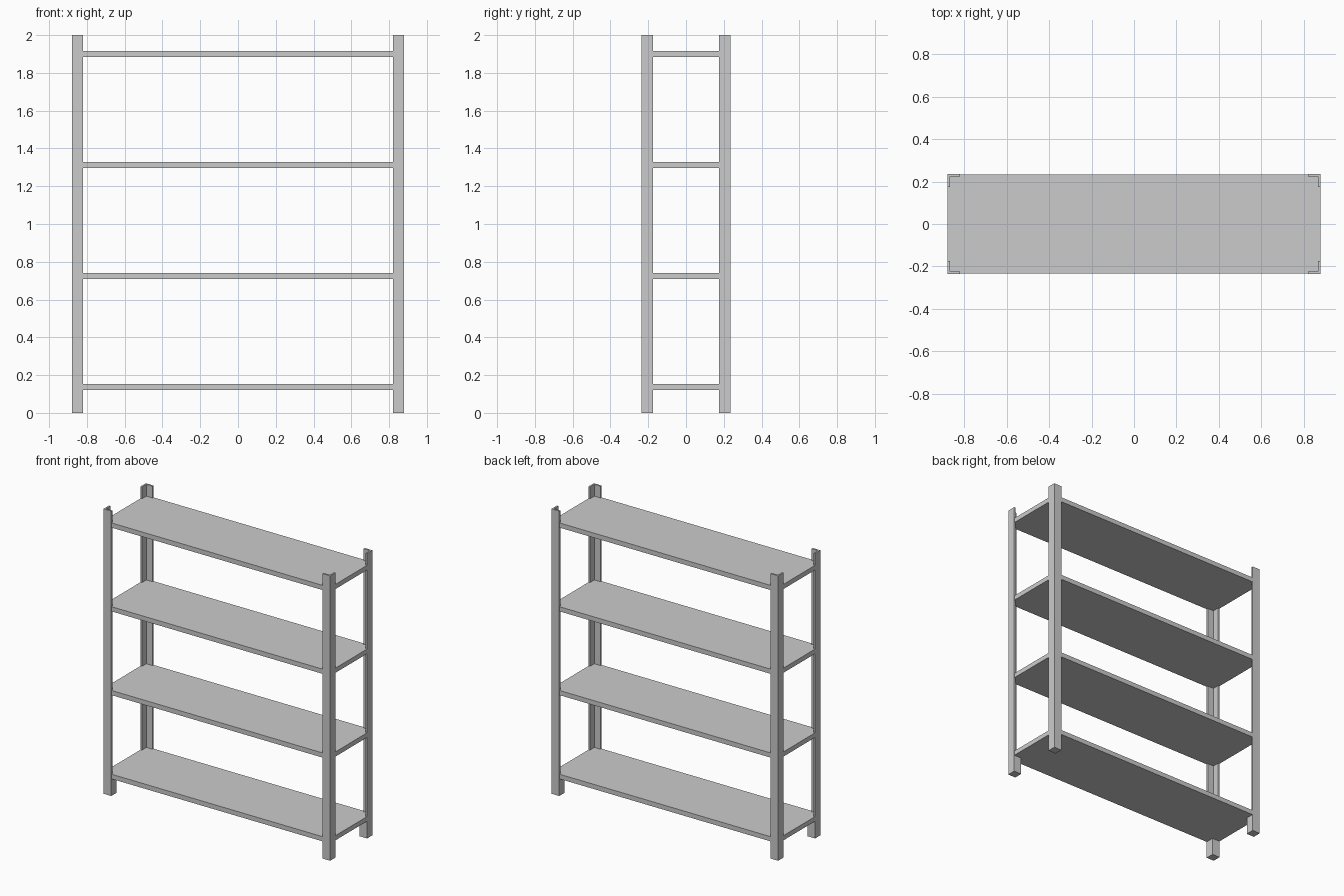
import bpy, bmesh

if "Cube" in bpy.data.objects:
    bpy.data.objects.remove(bpy.data.objects["Cube"])

HX, HY = 0.88, 0.235      # half width and half depth
FL, T = 0.06, 0.012       # post flange width and metal thickness
FOOT = 0.12               # foot height
SHELF_T = 0.033           # shelf thickness


def prism(name, profile, z0, z1):
    """Extrude a closed xy profile from z0 to z1."""
    bm = bmesh.new()
    face = bm.faces.new([bm.verts.new((x, y, z0)) for x, y in profile])
    ext = bmesh.ops.extrude_face_region(bm, geom=[face])
    top = [v for v in ext["geom"] if isinstance(v, bmesh.types.BMVert)]
    bmesh.ops.translate(bm, verts=top, vec=(0, 0, z1 - z0))
    bmesh.ops.recalc_face_normals(bm, faces=bm.faces)
    mesh = bpy.data.meshes.new(name)
    bm.to_mesh(mesh)
    bm.free()
    obj = bpy.data.objects.new(name, mesh)
    bpy.context.collection.objects.link(obj)
    return obj


def rect(x0, x1, y0, y1):
    return [(x0, y0), (x1, y0), (x1, y1), (x0, y1)]


# Corner posts: angle section opening inward, on solid feet
angle = [(0, 0), (FL, 0), (FL, T), (T, T), (T, FL), (0, FL)]
for sx, side in ((-1, "left"), (1, "right")):
    for sy, end in ((-1, "front"), (1, "back")):
        place = lambda pts: [(sx * (HX - x), sy * (HY - y)) for x, y in pts]
        prism(f"{end}_{side}_post", place(angle), FOOT, 2.0)
        prism(f"{end}_{side}_foot", place(rect(0, FL, 0, FL)), 0.0, FOOT)

# Four evenly spaced shelves, just inside the post faces
INSET = 0.001
for i in range(4):
    z = FOOT + i * 0.588
    prism(f"shelf_{i + 1}",
          rect(-HX + INSET, HX - INSET, -HY + INSET, HY - INSET), z, z + SHELF_T)
